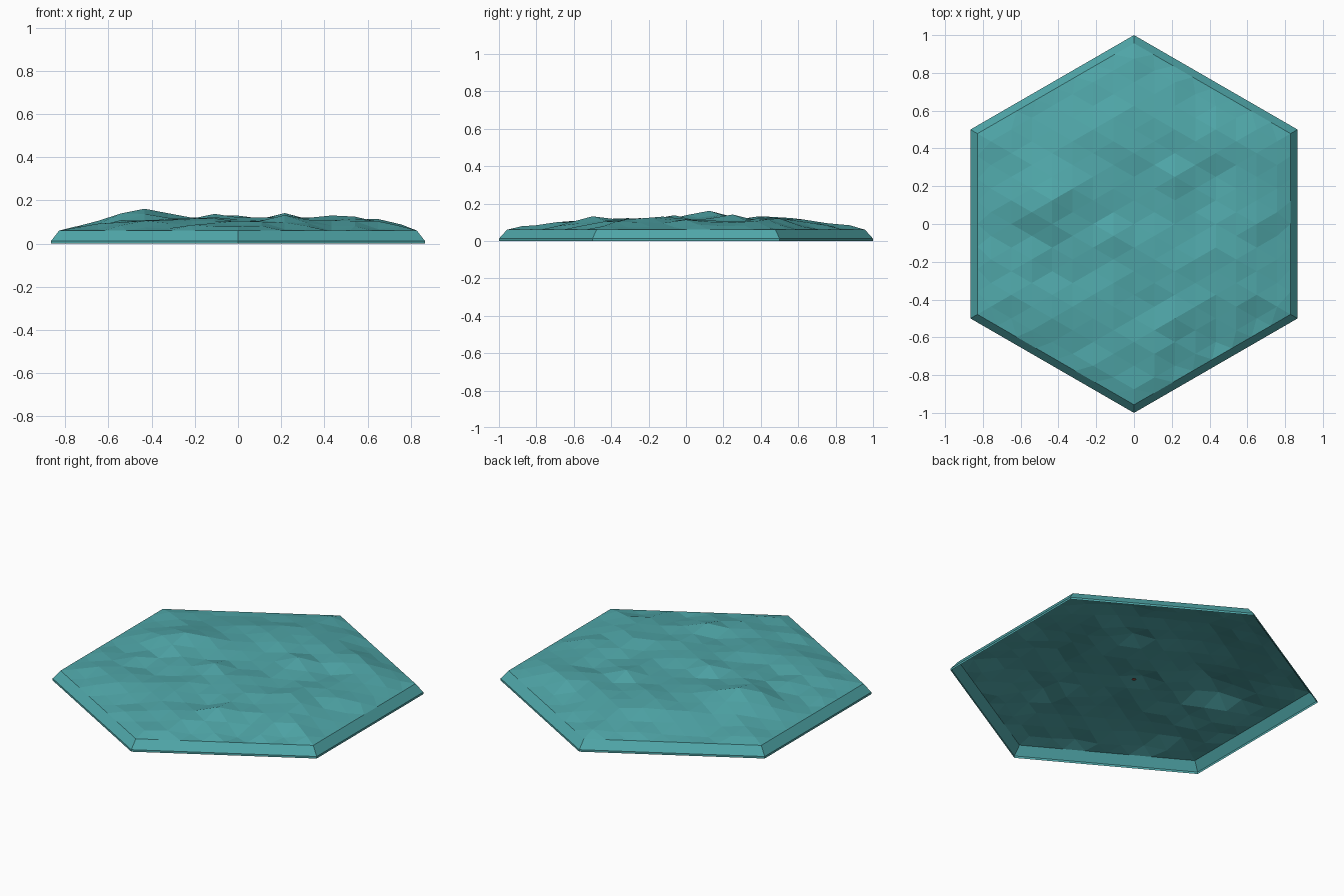
import bpy, bmesh, math, random

if "Cube" in bpy.data.objects:
    bpy.data.objects.remove(bpy.data.objects["Cube"])

random.seed(7)
N = 8                      # rings of triangles in the hexagon
S3 = math.sqrt(3) / 2


def material(name, colour):
    m = bpy.data.materials.new(name)
    m.diffuse_color = (*colour, 1)
    m.use_nodes = True
    m.node_tree.nodes["Principled BSDF"].inputs["Base Color"].default_value = m.diffuse_color
    return m


def add_object(bm, name, mat):
    mesh = bpy.data.meshes.new(name)
    bm.to_mesh(mesh)
    bm.free()
    mesh.materials.append(mat)
    ob = bpy.data.objects.new(name, mesh)
    bpy.context.collection.objects.link(ob)
    return ob


# Hills and hollows: x, y, height change, radius
BUMPS = [
    (-.433, .125, .060, .14), (.216, -.5, .030, .10), (.433, .5, .030, .16),
    (.65, .06, .022, .15), (0, .5, .020, .15), (-.108, -.06, .022, .09),
    (.216, .25, .025, .10), (.433, .22, -.020, .08), (-.30, .03, -.015, .07),
    (0, -.25, .008, .08), (.10, -.44, -.025, .08), (-.433, -.25, -.022, .10),
    (-.433, -.48, .022, .09), (-.433, -.65, -.020, .10), (.45, -.65, -.025, .10),
    (-.5, .6, -.020, .15), (.5, -.2, .020, .14), (-.65, -.1, -.010, .12),
]
BASE = [.112, .112, .112, .112, .110, .106, .093, .076, .06]


def height(x, y, ring):
    z = BASE[ring]
    if ring == N:
        return z
    fade = min(1, (N - ring) / 2)
    for bx, by, h, r in BUMPS:
        z += fade * h * math.exp(-((x - bx) ** 2 + (y - by) ** 2) / r ** 2)
    return z + random.uniform(-.010, .010)


# Faceted terrain on a triangular grid, pointed at front and back
bm = bmesh.new()
grid = {}
for i in range(-N, N + 1):
    for j in range(-N, N + 1):
        ring = max(abs(i), abs(j), abs(i + j))
        if ring > N:
            continue
        x, y = i * S3 / N, (j + i / 2) / N
        s = .957 if ring == N else 1
        grid[i, j] = bm.verts.new((x * s, y * s, height(x, y, ring)))
for (i, j), v in grid.items():
    for a, b in (((i + 1, j), (i, j + 1)), ((i, j + 1), (i - 1, j + 1))):
        if a in grid and b in grid:
            bm.faces.new((v, grid[a], grid[b]))


# Sloping skirt and thin vertical lip, open underneath
def extrude_border(scale, z):
    border = [e for e in bm.edges if e.is_boundary]
    out = bmesh.ops.extrude_edge_only(bm, edges=border)
    for v in [g for g in out["geom"] if isinstance(g, bmesh.types.BMVert)]:
        v.co.x *= scale
        v.co.y *= scale
        v.co.z = z


extrude_border(1 / .957, .012)
extrude_border(1, 0)
bmesh.ops.recalc_face_normals(bm, faces=bm.faces)
if sum(f.normal.z for f in bm.faces) < 0:
    bmesh.ops.reverse_faces(bm, faces=bm.faces)
add_object(bm, "terrain_tile", material("water_teal", (.08, .39, .40)))

# Tiny centre marker hidden under the tile
bm = bmesh.new()
bmesh.ops.create_circle(bm, cap_ends=True, segments=6, radius=.014)
bmesh.ops.translate(bm, verts=bm.verts, vec=(0, 0, .045))
bmesh.ops.reverse_faces(bm, faces=bm.faces)
add_object(bm, "centre_marker", material("marker_red", (.35, .08, .06)))
